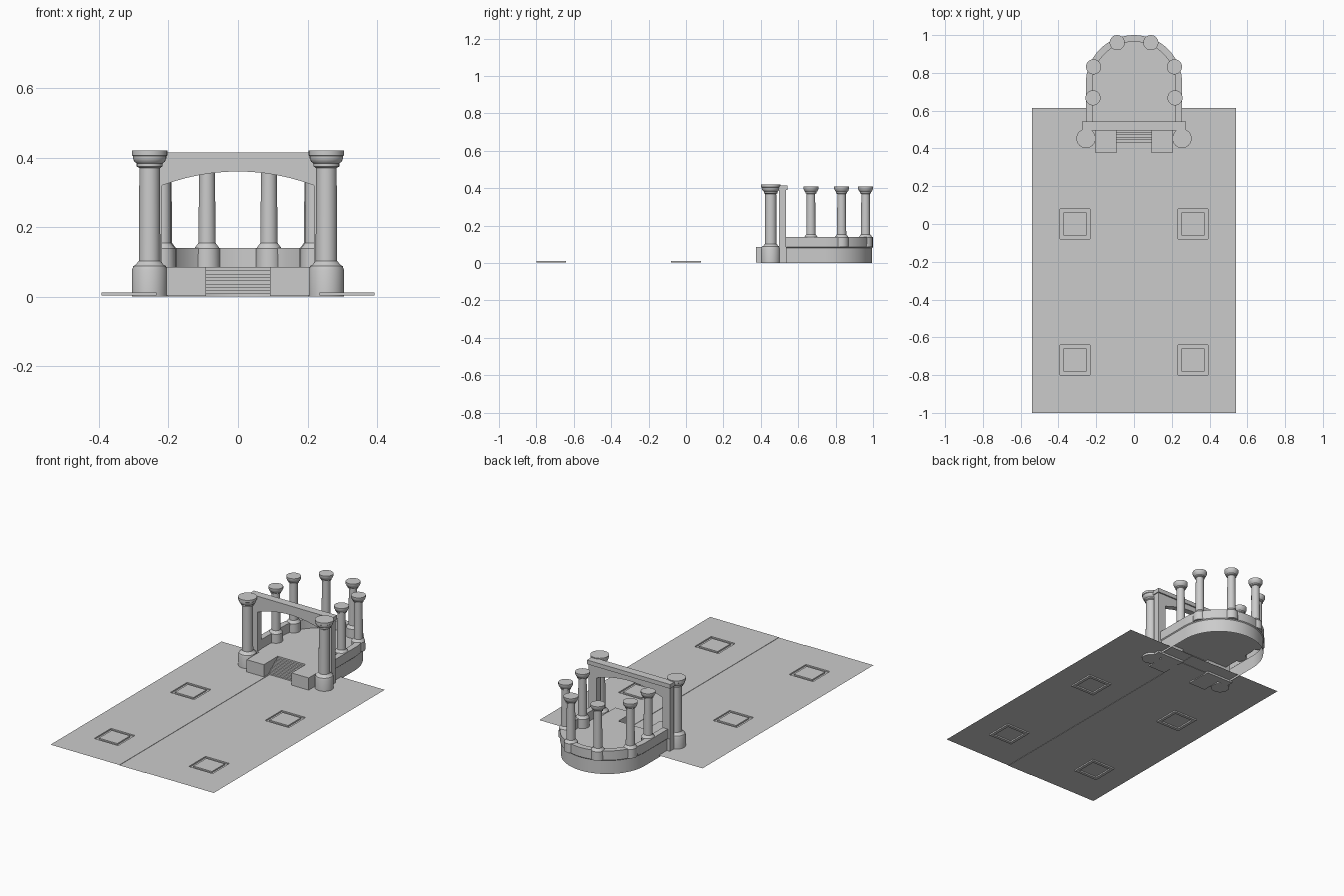
import bpy, bmesh, math

if "Cube" in bpy.data.objects:
    bpy.data.objects.remove(bpy.data.objects["Cube"])

CY, FLOOR = 0.745, 0.085   # apse arc centre, platform floor height


def make(name, verts, faces, smooth=False, fix=True):
    me = bpy.data.meshes.new(name)
    me.from_pydata(verts, [], faces)
    bm = bmesh.new()
    bm.from_mesh(me)
    bmesh.ops.remove_doubles(bm, verts=bm.verts, dist=1e-5)
    if fix:
        bmesh.ops.recalc_face_normals(bm, faces=bm.faces)
    bm.to_mesh(me)
    bm.free()
    ob = bpy.data.objects.new(name, me)
    bpy.context.collection.objects.link(ob)
    if smooth:
        bpy.ops.object.select_all(action='DESELECT')
        ob.select_set(True)
        bpy.context.view_layer.objects.active = ob
        bpy.ops.object.shade_smooth_by_angle(angle=math.radians(35))
    return ob


def prism(name, outline, place):
    """Extrude a 2D outline; place(u, v, end) gives the 3D point at end 0 or 1."""
    n = len(outline)
    verts = [place(u, v, e) for e in (0, 1) for u, v in outline]
    faces = [list(range(n))[::-1], list(range(n, 2 * n))]
    faces += [(i, (i + 1) % n, n + (i + 1) % n, n + i) for i in range(n)]
    return make(name, verts, faces)


def box(name, x0, x1, y0, y1, z0, z1):
    pts = [(x0, y0), (x1, y0), (x1, y1), (x0, y1)]
    return prism(name, pts, lambda u, v, e: (u, v, (z0, z1)[e]))


def column(name, x, y, profile, n=32):
    verts, faces = [], []
    for r, z in profile:
        for i in range(n):
            a = 2 * math.pi * i / n
            verts.append((x + r * math.cos(a), y + r * math.sin(a), z))
    for k in range(len(profile) - 1):
        for i in range(n):
            j = (i + 1) % n
            faces.append((k * n + i, k * n + j, k * n + n + j, k * n + n + i))
    faces += [list(range(n))[::-1], list(range(len(verts) - n, len(verts)))]
    return make(name, verts, faces, True)


# Ground sheet with a slightly sunk central path and square recessed channels
xs = [-.54, -.392, -.374, -.252, -.234, -.085]
xs += [-x for x in reversed(xs)]
ys = [-1] + [c + d for c in (-.72, 0) for d in (-.079, -.061, .061, .079)] + [.615]


def height(i, j):
    x, y = (xs[i] + xs[i + 1]) / 2, (ys[j] + ys[j + 1]) / 2
    for c in (-.72, 0):
        d = max(abs(abs(x) - .313), abs(y - c))
        if .061 < d < .079:
            return .004
    return .010 if abs(x) < .085 else .012


gv, gf = [], []


def quad(*pts):
    gf.append(tuple(range(len(gv), len(gv) + 4)))
    gv.extend(pts)


for i in range(len(xs) - 1):
    for j in range(len(ys) - 1):
        a, b, c, d, z = xs[i], xs[i + 1], ys[j], ys[j + 1], height(i, j)
        quad((a, c, z), (b, c, z), (b, d, z), (a, d, z))
        if i < len(xs) - 2 and height(i + 1, j) != z:
            w = height(i + 1, j)
            quad((b, c, z), (b, c, w), (b, d, w), (b, d, z))
        if j < len(ys) - 2 and height(i, j + 1) != z:
            w = height(i, j + 1)
            quad((a, d, z), (b, d, z), (b, d, w), (a, d, w))
make("ground", gv, gf, fix=False)


# U-shaped apse path at offset r from the centre line
def u_path(r, n=32):
    arc = [(r * math.cos(math.pi * i / n), CY + r * math.sin(math.pi * i / n))
           for i in range(n + 1)]
    return [(r, .52)] + arc + [(-r, .52)]


# Apse wall: hollow drum below, low parapet above
section = [(.250, 0), (.250, .080), (.255, .085), (.255, .14), (.220, .14), (.220, FLOOR)]
wv, wf = [], []
for r, z in section:
    wv += [(x, y, z) for x, y in u_path(r)]
m = len(u_path(1))
for k in range(len(section) - 1):
    wf += [(k * m + i, k * m + i + 1, k * m + m + i + 1, k * m + m + i) for i in range(m - 1)]
make("apse_wall", wv, wf, True, fix=False)

# Apse floor
fl = [(x, y, FLOOR) for x, y in u_path(.225)]
make("apse_floor", fl, [list(range(len(fl)))], fix=False)

# Portal: piers and shallow arch as one outline
curve = [(.218 - .436 * i / 12) for i in range(13)]
arch = [(-.27, FLOOR), (-.27, .415), (.27, .415), (.27, FLOOR), (.218, FLOOR)]
arch += [(x, .36 - .04 * (x / .218) ** 2) for x in curve] + [(-.218, FLOOR)]
prism("portal_arch", arch, lambda u, v, e: (u, (.497, .535)[e], v))
box("portal_cornice", -.275, .275, .495, .543, .39, .415)

# Stair between the cheek blocks
N = 8
stair = [(.52, .008), (.42, .008)]
for k in range(N):
    z = .008 + (FLOOR - .008) * (k + 1) / N
    stair += [(.42 + .1 * k / N, z), (.42 + .1 * (k + 1) / N, z)]
prism("stair", stair, lambda u, v, e: ((-.092, .092)[e], u, v))

# Column profiles (radius, height)
big = [(.051, 0), (.051, .075), (.047, .088), (.040, .092), (.031, .103), (.0295, .37),
       (.037, .374), (.037, .383), (.044, .388), (.048, .398), (.048, .404),
       (.051, .406), (.051, .42)]
small = [(.038, FLOOR), (.037, .138), (.031, .146), (.025, .154), (.0225, .37),
         (.029, .373), (.029, .380), (.035, .385), (.038, .393), (.040, .396), (.040, .41)]

for s, side in ((-1, "left"), (1, "right")):
    x0, x1 = sorted((s * .092, s * .205))
    box(side + "_stair_cheek", x0, x1, .375, .497, .004, FLOOR)
    x0, x1 = sorted((s * .092, s * .27))
    box(side + "_portal_plinth", x0, x1, .495, .538, 0, FLOOR)
    column(side + "_portal_column", s * .254, .453, big)
    for k, (x, y) in enumerate([(.217, .668), (.214, .832), (.089, .96)]):
        column(f"{side}_apse_column_{k + 1}", s * x, y, small)
